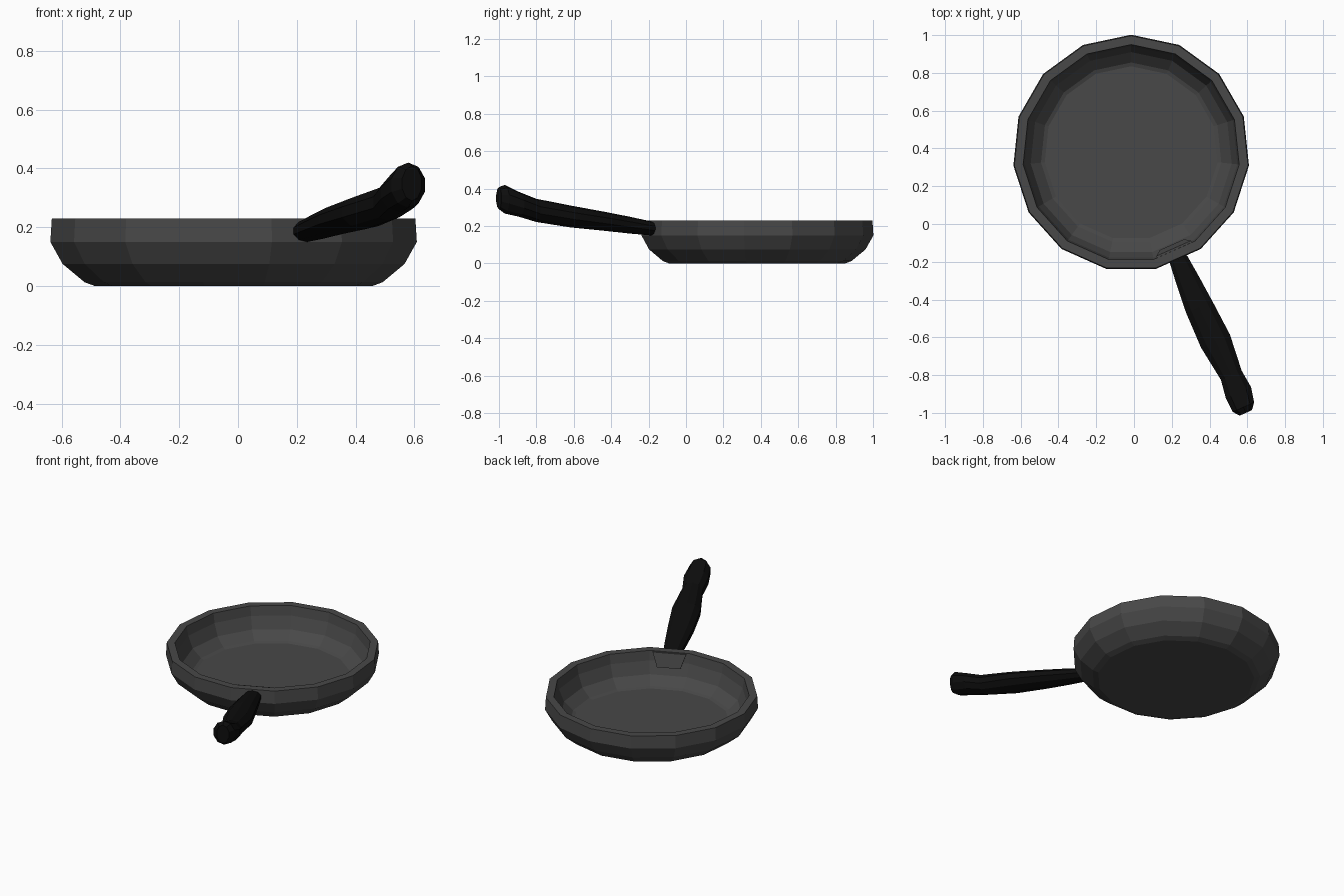
import bpy, bmesh, math
from mathutils import Vector

if "Cube" in bpy.data.objects:
    bpy.data.objects.remove(bpy.data.objects["Cube"])

CX, CY = -0.015, 0.375
SIDES = 15
A = math.radians(-66)                      # handle direction, middle of a pan facet
D = Vector((math.cos(A), math.sin(A), 0))
N = Vector((-D.y, D.x, 0))
C = Vector((CX, CY, 0))


def material(name, v):
    m = bpy.data.materials.new(name)
    m.diffuse_color = (v, v, v, 1)
    m.use_nodes = True
    m.node_tree.nodes["Principled BSDF"].inputs["Base Color"].default_value = m.diffuse_color
    return m


def loft(name, rings, mat):
    """Skin closed rings of points and cap both ends."""
    bm = bmesh.new()
    vs = [[bm.verts.new(p) for p in ring] for ring in rings]
    for a, b in zip(vs, vs[1:]):
        n = len(a)
        for i in range(n):
            j = (i + 1) % n
            bm.faces.new((a[i], a[j], b[j], b[i]))
    bm.faces.new(vs[0][::-1])
    bm.faces.new(vs[-1])
    bmesh.ops.recalc_face_normals(bm, faces=bm.faces)
    me = bpy.data.meshes.new(name)
    bm.to_mesh(me)
    bm.free()
    me.materials.append(mat)
    ob = bpy.data.objects.new(name, me)
    bpy.context.collection.objects.link(ob)
    return ob


iron = material("dark_iron", 0.065)
black = material("black_grip", 0.004)

# Pan body: lathed profile (radius, z), outside up then inside down
profile = [(0.475, 0.0), (0.51, 0.013), (0.585, 0.075), (0.627, 0.15), (0.622, 0.23),
           (0.575, 0.23), (0.565, 0.17), (0.535, 0.095), (0.48, 0.045), (0.46, 0.038)]
angles = [math.pi / 2 + 2 * math.pi * k / SIDES for k in range(SIDES)]
loft("pan_body", [[(CX + r * math.cos(t), CY + r * math.sin(t), z) for t in angles]
                  for r, z in profile], iron)

# Handle: rounded sections (distance, sideways offset, half width, bottom, top)
sections = [(0.592, 0.0, 0.032, 0.160, 0.205), (0.615, 0.0, 0.050, 0.150, 0.225),
            (0.74, -0.001, 0.063, 0.160, 0.250), (0.89, -0.002, 0.076, 0.175, 0.277),
            (1.09, 0.003, 0.084, 0.193, 0.310), (1.29, 0.006, 0.060, 0.222, 0.346),
            (1.39, 0.003, 0.073, 0.250, 0.383), (1.47, -0.004, 0.062, 0.267, 0.420),
            (1.503, -0.005, 0.036, 0.290, 0.408)]
rings = []
for s, off, w, lo, hi in sections:
    ring = []
    for k in range(10):
        t = 2 * math.pi * (k + 0.5) / 10
        c, h = math.cos(t) / math.cos(math.pi / 10), math.sin(t)
        ring.append(C + D * s + N * (off + w * c) + Vector((0, 0, (lo + hi) / 2 + (hi - lo) / 2 * h)))
    rings.append(ring)
handle = loft("handle", rings, black)

# Small mounting plate on the inner wall behind the handle
plate = []
for s in (0.0, -0.01):
    plate.append([C + D * (r + s) + N * w + Vector((0, 0, z)) for r, w, z in
                  ((0.562, -0.10, 0.226), (0.562, 0.10, 0.226),
                   (0.540, 0.07, 0.140), (0.540, -0.07, 0.140))])
loft("mounting_plate", plate, iron)
